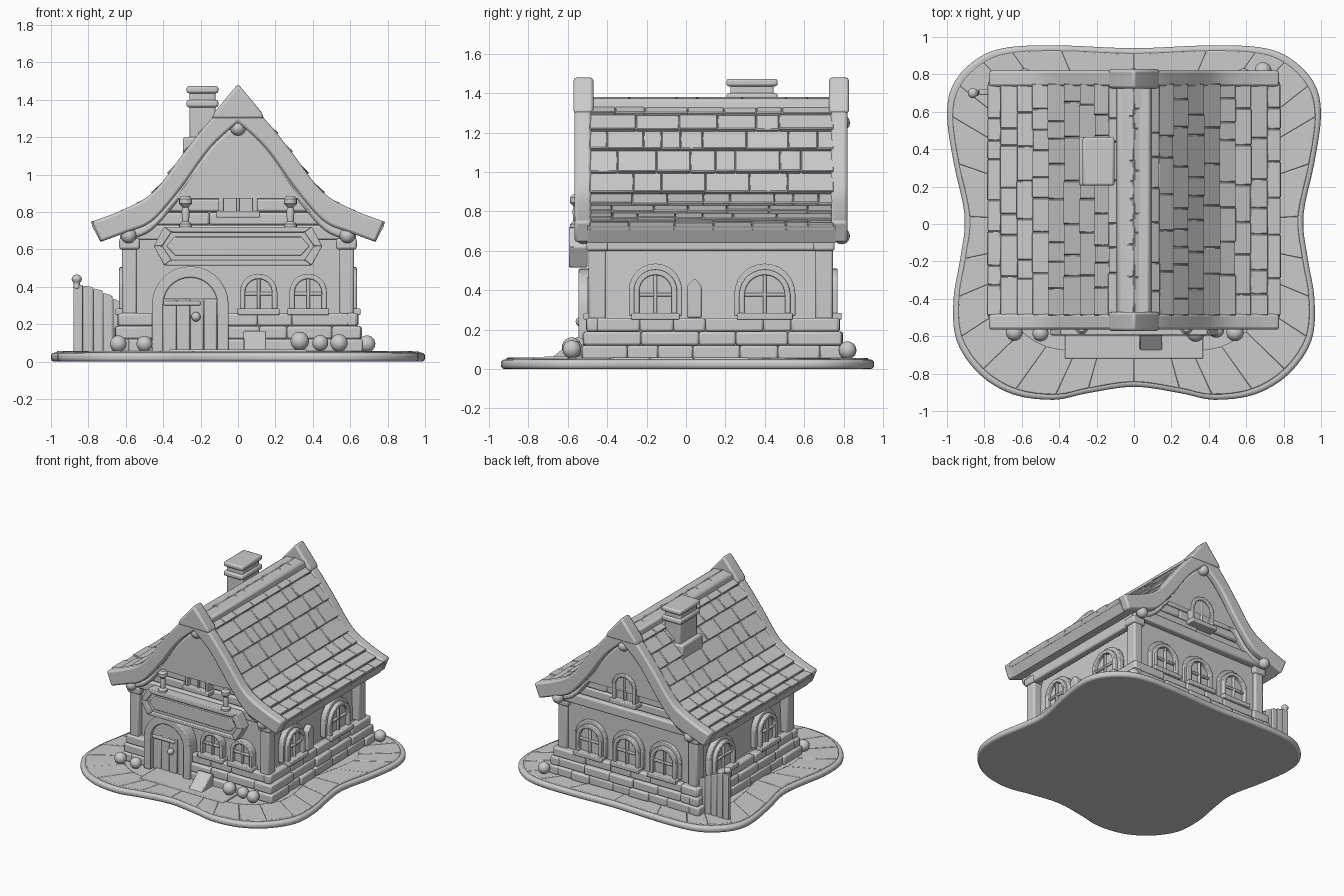
import bpy, bmesh, random
from math import pi, sin, cos
from mathutils import Matrix, Vector

if "Cube" in bpy.data.objects:
    bpy.data.objects.remove(bpy.data.objects["Cube"])
random.seed(4)
rnd = random.uniform
ID = Matrix.Identity(4)
FLAT = Matrix.Rotation(pi / 2, 4, 'X')           # profile plane becomes ground plane

def wall(k):                                      # frame of wall k: 0 front, 1 right, 2 back, 3 left
    return Matrix.Translation((0, .135, 0)) @ Matrix.Rotation(k * pi / 2, 4, 'Z')

def prism(bm, pts, y0, y1, M=ID):                 # (x, z) profile extruded along y
    a = [bm.verts.new(M @ Vector((x, y0, z))) for x, z in pts]
    b = [bm.verts.new(M @ Vector((x, y1, z))) for x, z in pts]
    bm.faces.new(a)
    bm.faces.new(b[::-1])
    for i in range(len(pts)):
        j = (i + 1) % len(pts)
        bm.faces.new((a[j], a[i], b[i], b[j]))

def box(bm, x0, x1, y0, y1, z0, z1, M=ID):
    prism(bm, [(x0, z0), (x1, z0), (x1, z1), (x0, z1)], y0, y1, M)

def lathe(bm, prof, loc, M=ID, n=14):             # (radius, height) profile turned about z
    rings = [[bm.verts.new(M @ (Vector(loc) + Vector((r * cos(2 * pi * i / n), r * sin(2 * pi * i / n), z))))
              for i in range(n)] for r, z in prof]
    for a, b in zip(rings, rings[1:]):
        for i in range(n):
            bm.faces.new((a[i], a[(i + 1) % n], b[(i + 1) % n], b[i]))
    bm.faces.new(rings[0][::-1])
    bm.faces.new(rings[-1])

def ball(bm, x, y, z, r):
    bmesh.ops.create_uvsphere(bm, u_segments=18, v_segments=12, radius=r, matrix=Matrix.Translation((x, y, z)))

def finish(bm, name, bevel=0.0, seg=2):
    bmesh.ops.recalc_face_normals(bm, faces=bm.faces[:])
    me = bpy.data.meshes.new(name)
    bm.to_mesh(me)
    bm.free()
    ob = bpy.data.objects.new(name, me)
    bpy.context.collection.objects.link(ob)
    if bevel:
        m = ob.modifiers.new("bevel", 'BEVEL')
        m.width, m.segments, m.limit_method, m.angle_limit = bevel, seg, 'ANGLE', .6
    bpy.ops.object.select_all(action='DESELECT')
    ob.select_set(True)
    bpy.context.view_layer.objects.active = ob
    bpy.ops.object.shade_smooth_by_angle(angle=.7)

def smooth(pts, n, closed=False):                 # Catmull-Rom through the points
    p = [Vector(q) for q in pts]
    N, out = len(p), []
    for i in range(N if closed else N - 1):
        g = [p[j % N] if closed else p[max(0, min(N - 1, j))] for j in (i - 1, i, i + 1, i + 2)]
        for t in (k / n for k in range(n)):
            v = .5 * (2 * g[1] + (g[2] - g[0]) * t + (2 * g[0] - 5 * g[1] + 4 * g[2] - g[3]) * t * t
                      + (3 * g[1] - g[0] - 3 * g[2] + g[3]) * t ** 3)
            out.append((v.x, v.y))
    return out if closed else out + [tuple(p[-1])]

def mirror(h):
    return h + [(-x, z) for x, z in reversed(h[:-1])]

def arch(u, z0, w, h):                            # arch outline, left foot to right foot
    s = z0 + h - w
    return [(u - w, z0)] + [(u - w * cos(pi * i / 14), s + w * sin(pi * i / 14)) for i in range(15)] + [(u + w, z0)]

def arch_ring(bm, u, z0, w, h, t, y0, y1, M):
    prism(bm, arch(u, z0, w, h) + arch(u, z0, w - t, h - t)[::-1], y0, y1, M)

# ground slab with a ring of paving stones
half = [(0, .94), (.4, .955), (.67, .945), (.83, .89), (.96, .76), (1, .59), (.965, .33), (.905, .04), (.93, -.19),
        (.965, -.4), (.95, -.62), (.83, -.8), (.65, -.91), (.43, -.94), (.25, -.905), (0, -.87)]
rim = smooth([(x, -y) for x, y in half] + [(-x, -y) for x, y in half[-2:0:-1]], 4, True)
bm = bmesh.new()
prism(bm, rim, 0, .048, FLAT)
finish(bm, "ground_slab", .018, 3)
bm = bmesh.new()
for i in range(0, len(rim), 4):
    o = [rim[(i + k) % len(rim)] for k in range(5)]
    prism(bm, [(x * .97, y * .97) for x, y in o] + [(x * .72, y * .72) for x, y in o[::-1]], .03, .054 + rnd(0, .004), FLAT)
box(bm, -.37, .37, -.72, -.5, .03, .064)
finish(bm, "paving_stones", .006)

# roof profiles
out_pts = [(-.78, .75), (-.62, .81), (-.45, .91), (-.28, 1.13), (-.13, 1.31), (0, 1.40)]
in_pts = [(-.735, .64), (-.6, .69), (-.46, .75), (-.31, .92), (-.15, 1.14), (0, 1.28)]
outer, inner = mirror(smooth(out_pts, 5)), mirror(smooth(in_pts, 5))

def drop(c, d):
    return [(x, z - d) for x, z in c]

# wall body and stone foundation
bm = bmesh.new()
prism(bm, [(-.57, .04)] + [(x, z + .03) for x, z in inner if abs(x) < .571] + [(.57, .04)], -.45, .72)
finish(bm, "wall_body")
bm = bmesh.new()
box(bm, -.625, .625, -.485, .755, .03, .25)
for k in range(4):
    for r, d in enumerate((.662, .655, .64)):
        u = -d
        while u < d - .01:
            e = u + rnd(.14, .3)
            e = d if d - e < .1 else e
            for a, b in ([(u, min(e, -.44)), (max(u, -.07), e)] if k == 0 else [(u, e)]):
                if b - a > .02:
                    box(bm, a, b, -d - rnd(-.008, .008), -.58, .05 + .07 * r, .12 + .07 * r, wall(k))
            u = e
finish(bm, "stone_foundation", .012)

# corner posts, beams and beam ends
bm = bmesh.new()
for sx in (-1, 1):
    for y in (-.45, .70):
        x = sx * .58
        box(bm, x - .04, x + .04, y - .045, y + .045, .25, .7)
        box(bm, x - .055, x + .055, y - .055, y + .055, .6, .66)
    box(bm, sx * .6 - .03, sx * .6 + .03, -.45, .72, .6, .7)
for k in (0, 2):
    box(bm, -.6, .6, -.635, -.57, .65, .73, wall(k))
finish(bm, "timber_frame", .012)
bm = bmesh.new()
for y in (-.52, .79):
    for x, z in ((-.585, .675), (.585, .675), (0, 1.25)):
        ball(bm, x, y, z, .042)
finish(bm, "beam_ends")

# horizontal gable planks
bm = bmesh.new()
for k in (0, 2):
    for r in range(7):
        z = .73 + r * .072
        w = max((abs(x) for x, h in inner if h >= z + .03), default=.04) + .03
        cut = rnd(-.5, .5) * w
        for a, b in ((-w, cut), (cut, w)):
            box(bm, a, b, -.60 - rnd(0, .02), -.57, z, z + .068, wall(k))
finish(bm, "gable_planks", .012)

# roof shell, shingles, barge boards, ridge
bm = bmesh.new()
prism(bm, drop(outer, .025) + inner[::-1], -.5, .76)
finish(bm, "roof_shell")
bm = bmesh.new()
rows = drop(smooth(out_pts, 2), .02)
for s in (-1, 1):
    for p, q in zip(rows, rows[1:]):
        P, Q = Vector(p), Vector(q)
        n = Vector((P.y - Q.y, Q.x - P.x)).normalized()
        y = -.49
        while y < .74:
            e = y + rnd(.09, .24)
            e = .75 if e > .68 else e
            t = rnd(.012, .022)
            prof = [P + n * t, Q + n * .002, Q - n * .03, P - n * .03]
            prism(bm, [(-s * v.x, v.y) for v in prof], y, e)
            y = e
finish(bm, "roof_shingles", .005, 1)
bm = bmesh.new()
for a, b, c, d in ((-.565, -.48, -.525, -.44), (.735, .82, .70, .78)):
    prism(bm, outer + inner[::-1], a, b)
    low = [p for p in inner if abs(p[0]) < .6]
    prism(bm, low + drop(low, .045)[::-1], c, d)
finish(bm, "barge_boards", .014)
bm = bmesh.new()
prism(bm, [(-.1, 1.29), (-.085, 1.372), (.085, 1.372), (.1, 1.29)], -.5, .76)
for a, b in ((-.572, -.47), (.725, .828)):
    prism(bm, [(-.14, 1.30), (-.125, 1.335), (0, 1.485), (.125, 1.335), (.14, 1.30)], a, b)
finish(bm, "ridge_and_peak_caps", .014)

# chimney
bm = bmesh.new()
for x0, x1, y0, y1, z0, z1 in ((-.295, -.1, .205, .465, 1.0, 1.2), (-.26, -.12, .225, .445, 1.15, 1.45),
                               (-.275, -.105, .205, .465, 1.36, 1.40), (-.275, -.105, .205, .465, 1.435, 1.473)):
    box(bm, x0, x1, y0, y1, z0, z1)
finish(bm, "chimney", .012)

# arched windows: (wall, along, sill height, half width, height, front depth)
wins = [(0, .11, .27, .1, .2, .635), (0, .375, .27, .1, .2, .635), (0, 0, .79, .105, .23, .66), (2, 0, .79, .105, .23, .66)]
wins += [(2, u, .27, .115, .24, .635) for u in (-.33, 0, .33)]
wins += [(k, s * u, .27, w, .235, .635) for k, s in ((1, 1), (3, -1)) for u, w in ((-.29, .11), (.265, .13))]
bm = bmesh.new()
for k, u, z, w, h, d in wins:
    M = wall(k)
    arch_ring(bm, u, z, w, h, .028, -d, -.56, M)
    if z < .5 and k:
        arch_ring(bm, u, z, w + .025, h + .03, .035, -.605, -.56, M)
    prism(bm, arch(u, z, w - .02, h - .02), -d + .03, -.56, M)
    box(bm, u - .009, u + .009, -d + .012, -.58, z, z + h - .02, M)
    box(bm, u - w + .02, u + w - .02, -d + .014, -.58, z + h * .42, z + h * .42 + .018, M)
    box(bm, u - w - .012, u + w + .012, -d - .02, -.56, z - .02, z + .015, M)
finish(bm, "windows", .006)

# door
bm = bmesh.new()
arch_ring(bm, -.255, .05, .205, .46, .06, -.68, -.56, wall(0))
for i in range(4):
    a = -.4 + i * .0725
    box(bm, a, a + .07, -.645 - rnd(0, .006), -.6, .05, .335, wall(0))
prism(bm, arch(-.255, .335, .15, .15), -.652, -.6, wall(0))
box(bm, -.4, -.2, -.66, -.6, .3, .325, wall(0))
finish(bm, "door", .007)
bm = bmesh.new()
ball(bm, -.225, -.535, .24, .025)
finish(bm, "door_knob")

# blank hanging sign with rim and lamp hangers
bm = bmesh.new()
o = [(-.45, .618), (-.395, .515), (.395, .515), (.45, .618), (.395, .72), (-.395, .72)]
i_ = [(x * .9, .618 + (z - .618) * .72) for x, z in o]
prism(bm, o, -.575, -.5)
for i in range(6):
    j = (i + 1) % 6
    prism(bm, [o[i], o[j], i_[j], i_[i]], -.595, -.56)
prism(bm, [(x * .85, .618 + (z - .618) * .5) for x, z in o], -.585, -.56)
finish(bm, "sign_board", .006)
bm = bmesh.new()
for x in (-.28, .28):
    lathe(bm, [(.035, 0), (.035, .02), (.018, .035), (.022, .09), (.016, .11), (.035, .13), (.035, .155), (.02, .172)],
          (x, -.555, .715))
finish(bm, "sign_hangers")

# garden pieces: round bushes, leaning slab, wall plank, fence
bm = bmesh.new()
for x, y, z, r in ((-.64, -.58, .095, .045), (-.5, -.585, .095, .043), (.33, -.58, .11, .05), (.44, -.565, .1, .043),
                   (.54, -.58, .1, .047), (.69, .82, .095, .045)):
    ball(bm, x, y, z, r)
finish(bm, "round_bushes")
bm = bmesh.new()
prism(bm, [(-.69, .05), (-.55, .165), (-.52, .15), (-.52, .05)], -.15, -.03, Matrix.Rotation(pi / 2, 4, 'Z'))
finish(bm, "leaning_slab", .006)
bm = bmesh.new()
prism(bm, [(-.13, .26), (-.055, .26), (-.055, .42), (-.09, .46), (-.13, .42)], -.62, -.57, wall(1))
finish(bm, "side_plank", .008)
bm = bmesh.new()
for i in range(5):
    a = -.88 + i * .053
    z = .41 - .0045 * i * i
    prism(bm, [(a, .04), (a + .05, .04), (a + .05, z - .006 * i), (a, z)], .685 + .004 * (i % 2), .72)
lathe(bm, [(.02, 0), (.016, .03), (.027, .045), (.027, .06), (.012, .075)], (-.862, .70, .39))
finish(bm, "fence", .006)
